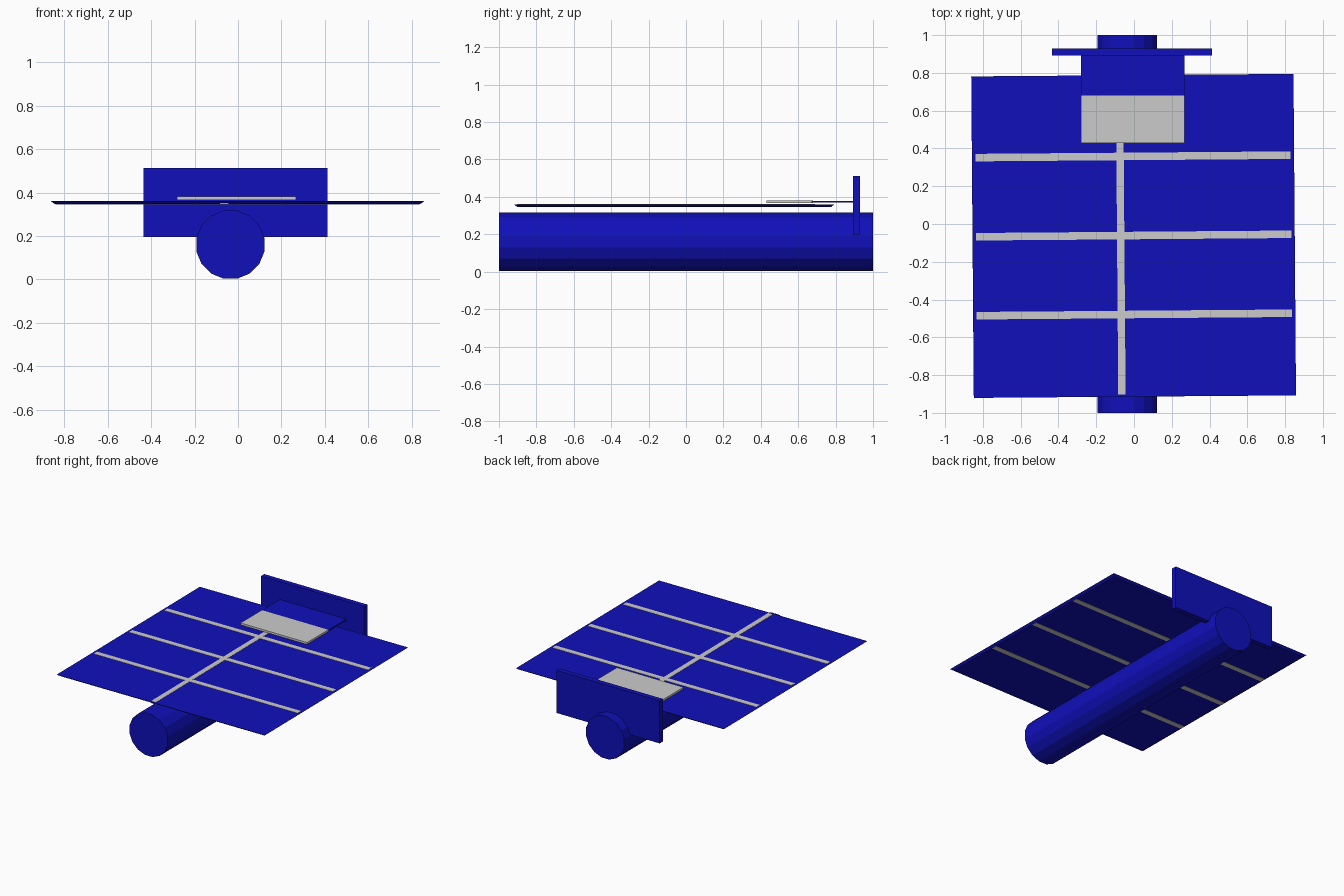
import bpy, bmesh
from math import radians, pi
from mathutils import Matrix

if "Cube" in bpy.data.objects:
    bpy.data.objects.remove(bpy.data.objects["Cube"])

blue = bpy.data.materials.new("blue")
blue.diffuse_color = (0.005, 0.005, 0.5, 1)
blue.use_nodes = True
blue.node_tree.nodes["Principled BSDF"].inputs["Base Color"].default_value = blue.diffuse_color


def finish(name, bm, mat=None):
    bmesh.ops.recalc_face_normals(bm, faces=bm.faces)
    me = bpy.data.meshes.new(name)
    bm.to_mesh(me)
    bm.free()
    ob = bpy.data.objects.new(name, me)
    bpy.context.collection.objects.link(ob)
    if mat:
        me.materials.append(mat)
    return ob


def box(name, x, y, z, mat=None, inset=0.0):
    """Box from (min, max) ranges; inset narrows the bottom face."""
    bm = bmesh.new()
    bmesh.ops.create_cube(bm, size=1)
    for v in bm.verts:
        shrink = inset if v.co.z < 0 else 0
        for i, r in enumerate((x, y, z)):
            side = 1 if v.co[i] > 0 else -1
            v.co[i] = (r[1] if side > 0 else r[0]) - (side * shrink if i < 2 else 0)
    return finish(name, bm, mat)


# round body running front to back
bm = bmesh.new()
bmesh.ops.create_cone(bm, cap_ends=True, segments=16, radius1=0.16,
                      radius2=0.16, depth=2.0)
bmesh.ops.transform(bm, verts=bm.verts,
                    matrix=Matrix.Translation((-0.035, 0, 0.16))
                    @ Matrix.Rotation(pi / 2, 4, 'X')
                    @ Matrix.Rotation(radians(11.25), 4, 'Z'))
finish("body_tube", bm, blue)

# wide panel with bevelled underside, and grey strips showing on both faces
wing = [box("main_panel", (-0.853, 0.853), (-0.851, 0.851), (0.347, 0.36), blue, 0.018)]
for i, y in enumerate((0.421, 0.002, -0.416)):
    wing.append(box(f"cross_strip_{i + 1}", (-0.835, 0.835),
                    (y - 0.02, y + 0.02), (0.3455, 0.3615)))
wing.append(box("spine_strip", (-0.088, -0.049), (-0.838, 0.752), (0.3452, 0.3618)))
for ob in wing:
    ob.location = (-0.002, -0.063, 0)
    ob.rotation_euler.z = radians(0.45)

# tail: small shelf with grey flap, and upright board
box("tail_shelf", (-0.28, 0.267), (0.67, 0.90), (0.369, 0.379), blue)
box("tail_flap", (-0.28, 0.267), (0.43, 0.68), (0.366, 0.381))
box("tail_board", (-0.435, 0.413), (0.892, 0.93), (0.195, 0.512), blue)
